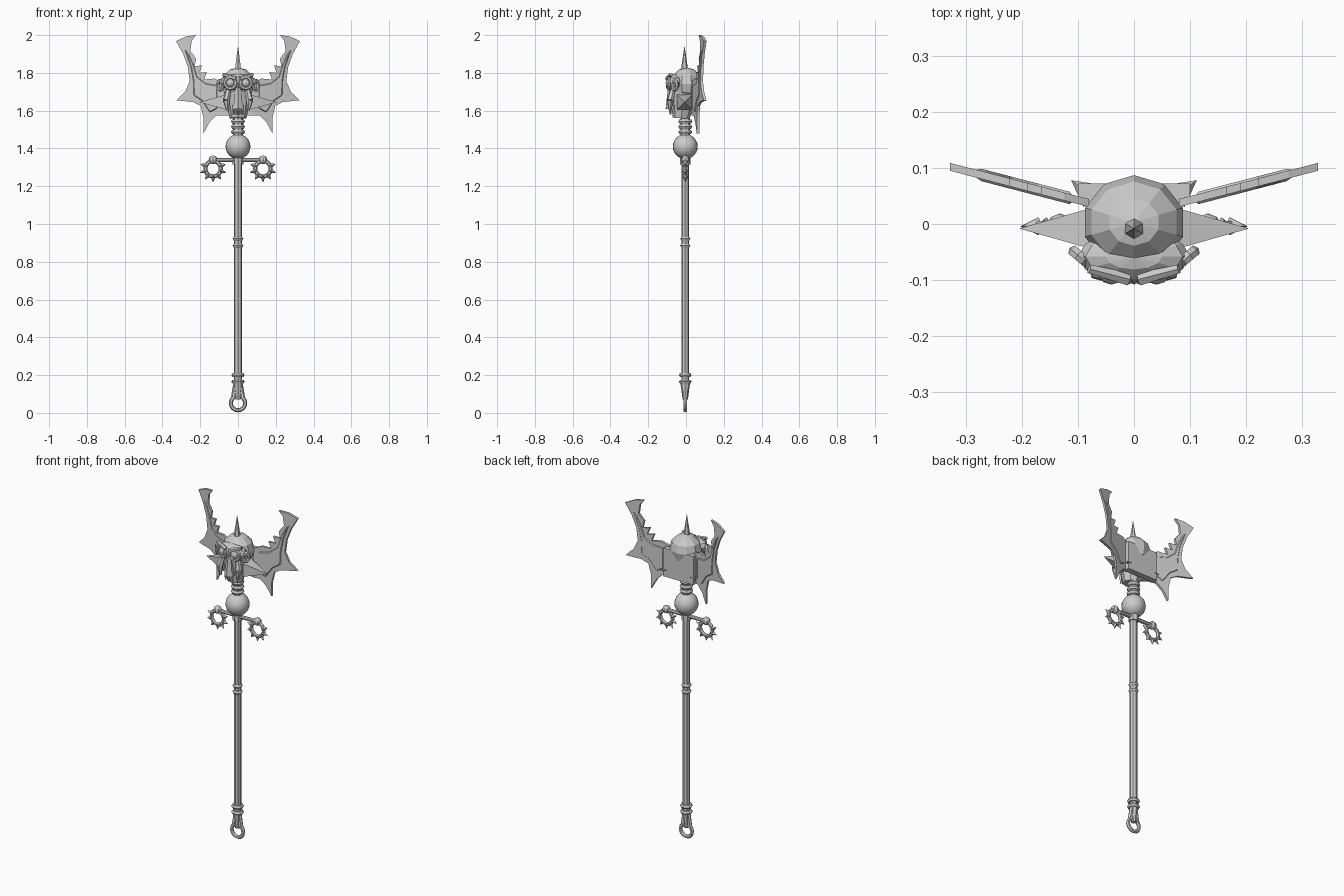
import bpy, bmesh, math
from mathutils import Vector, Matrix

def finish(name, scale=None, smooth=False):
    o = bpy.context.object
    o.name = name
    if scale:
        o.scale = scale
    if smooth:
        bpy.ops.object.shade_smooth_by_angle(angle=math.radians(40))
    return o

def rod(name, a, b, r1, r2=None, sides=8, twist=0):
    a, b = Vector(a), Vector(b)
    d = b - a
    rot = d.to_track_quat('Z', 'Y').to_matrix() @ Matrix.Rotation(twist, 3, 'Z')
    bpy.ops.mesh.primitive_cone_add(vertices=sides, radius1=r1, radius2=r1 if r2 is None else r2,
                                    depth=d.length, location=(a + b) / 2, rotation=rot.to_euler())
    return finish(name)

def ring(name, loc, R, r, rot=(math.pi / 2, 0, 0), seg=16, sub=6, scale=None):
    bpy.ops.mesh.primitive_torus_add(major_radius=R, minor_radius=r, major_segments=seg,
                                     minor_segments=sub, location=loc, rotation=rot)
    return finish(name, scale)

def ball(name, loc, scale, seg=10, rings=6, smooth=False):
    bpy.ops.mesh.primitive_uv_sphere_add(segments=seg, ring_count=rings, radius=1, location=loc)
    return finish(name, scale, smooth)

def plate(name, outline, y_of_x, thick, bevel=0):
    bm = bmesh.new()
    f = bm.faces.new([bm.verts.new((x, y_of_x(x) - thick / 2, z)) for x, z in outline])
    ext = bmesh.ops.extrude_face_region(bm, geom=[f])
    for v in ext['geom']:
        if isinstance(v, bmesh.types.BMVert):
            v.co.y += thick
    if not bevel:
        bmesh.ops.triangulate(bm, faces=[g for g in bm.faces if len(g.verts) > 4])
    bmesh.ops.recalc_face_normals(bm, faces=bm.faces)
    me = bpy.data.meshes.new(name)
    bm.to_mesh(me)
    o = bpy.data.objects.new(name, me)
    bpy.context.collection.objects.link(o)
    if bevel:
        m = o.modifiers.new("edge", 'BEVEL')
        m.width, m.segments, m.limit_method = bevel, 1, 'ANGLE'
        m.angle_limit = math.radians(60)
    return o

# Shaft and its collars
rod("shaft", (0, -0.004, 0.14), (0, -0.004, 1.38), 0.021)
for z, r in ((0.165, 0.034), (0.2, 0.034), (0.885, 0.027), (0.922, 0.027)):
    ring("collar", (0, -0.004, z), r - 0.011, 0.012, (0, 0, 0), 10)

# Bottom ring with its holder
ring("bottom_ring", (0, -0.004, 0.052), 0.038, 0.011)
rod("ring_holder", (0, -0.004, 0.155), (0, -0.004, 0.07), 0.025, 0.014)
for s in (-1, 1):
    rod("holder_prong", (s * 0.012, -0.004, 0.15), (s * 0.026, -0.004, 0.075), 0.014, 0.012, 6)

# Orb and ribbed neck
ball("orb", (0, -0.004, 1.41), (0.066,) * 3, 20, 12, True)
rod("neck", (0, -0.004, 1.46), (0, -0.004, 1.6), 0.026)
for z in (1.487, 1.515, 1.543):
    ring("neck_rib", (0, -0.004, z), 0.024, 0.013, (0, 0, 0), 12)

# Crossbar with hanging spiked rings
rod("crossbar", (-0.135, -0.004, 1.338), (0.135, -0.004, 1.338), 0.011)
rod("crossbar_hub", (0, -0.004, 1.315), (0, -0.004, 1.36), 0.028)
for s in (-1, 1):
    c = Vector((s * 0.132, -0.004, 1.293))
    ball("crossbar_knob", (c.x, c.y, 1.34), (0.023,) * 3, 8, 6)
    ring("spiked_ring", c, 0.041, 0.011)
    for i in range(7):
        a = math.radians(-200 + i * 220 / 6)
        d = Vector((math.cos(a), 0, math.sin(a)))
        rod("ring_spike", c + d * 0.04, c + d * 0.073, 0.016, 0, 4)

# Skull: cranium, brow mask, eyes, ears and crown spike
ball("cranium", (0, 0.003, 1.742), (0.092, 0.084, 0.087), 10, 6)
ball("brow_mask", (0, -0.058, 1.75), (0.1, 0.046, 0.045), 12, 6)
rod("crown_spike", (0, -0.008, 1.81), (0, -0.008, 1.945), 0.02, 0, 6)
for s in (-1, 1):
    ring("eye_socket", (s * 0.04, -0.092, 1.747), 0.03, 0.01, (math.pi / 2, 0, s * 0.2), 12)
    ball("eye", (s * 0.04, -0.086, 1.747), (0.024, 0.022, 0.024), 10, 6)
    ring("ear", (s * 0.094, -0.06, 1.735), 0.018, 0.009, (math.pi / 2, 0, s * 0.7), 10, 6, (1, 1.3, 1.2))
    rod("brow", (s * 0.01, -0.098, 1.77), (s * 0.08, -0.08, 1.792), 0.013, 0.009, 6)
    # Tusks and cheek spikes
    rod("tusk", (s * 0.05, -0.07, 1.71), (s * 0.062, -0.083, 1.655), 0.014, 0.019, 6)
    rod("tusk_tip", (s * 0.062, -0.083, 1.655), (s * 0.055, -0.085, 1.6), 0.019, 0.006, 6)
    rod("cheek_spike", (s * 0.065, -0.008, 1.645), (s * 0.205, -0.008, 1.645), 0.056, 0, 4, math.pi / 4)

# Snout, jaw and teeth
rod("snout", (0, -0.08, 1.735), (0, -0.078, 1.61), 0.014, 0.03, 6)
rod("jaw", (0, -0.025, 1.56), (0, -0.015, 1.70), 0.045, 0.075, 8)
for x in (-0.024, -0.008, 0.008, 0.024):
    rod("tooth", (x, -0.083, 1.63), (x, -0.083, 1.58), 0.009, 0.005, 4)

# Back plate joining the wings
plate("back_plate", [(-0.1, 1.575), (0.1, 1.575), (0.1, 1.745), (-0.1, 1.745)], lambda x: 0.055, 0.035)

# Serrated wing blades with a bevelled core, mirrored
outline = [(0.08, 1.75), (0.08, 1.575), (0.115, 1.575), (0.15, 1.54), (0.182, 1.48),
           (0.182, 1.56), (0.197, 1.625), (0.235, 1.645), (0.325, 1.655), (0.28, 1.70),
           (0.256, 1.755), (0.265, 1.83), (0.29, 1.90), (0.328, 1.968), (0.275, 1.993),
           (0.222, 2.0), (0.245, 1.97), (0.252, 1.915), (0.222, 1.875), (0.23, 1.835),
           (0.19, 1.84), (0.205, 1.80), (0.165, 1.805), (0.18, 1.765), (0.125, 1.77)]
core = [(0.11, 1.735), (0.11, 1.61), (0.15, 1.59), (0.19, 1.65), (0.235, 1.68), (0.238, 1.76),
        (0.25, 1.83), (0.285, 1.93), (0.26, 1.90), (0.237, 1.85), (0.215, 1.78), (0.17, 1.745)]
lean = lambda x: 0.04 + 0.26 * (abs(x) - 0.09)
for s in (-1, 1):
    plate("wing_blade", [(s * x, z) for x, z in outline], lean, 0.014)
    plate("wing_core", [(s * x, z) for x, z in core], lean, 0.022, 0.005)

# Rear corner spikes of the back plate
for s in (-1, 1):
    rod("rear_spike", (s * 0.075, 0.05, 1.62), (s * 0.112, 0.078, 1.61), 0.025, 0, 4)
